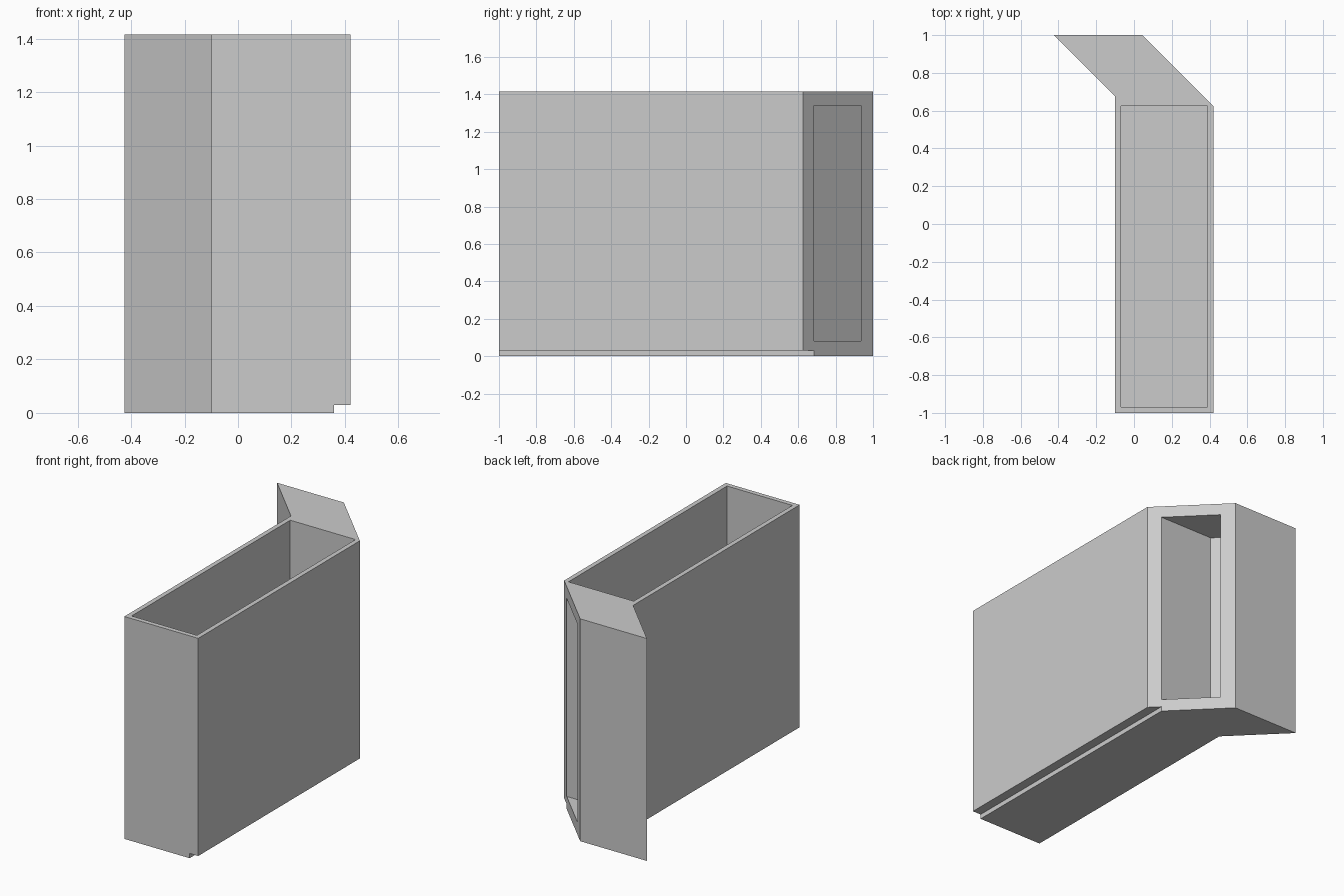
import bpy
import bmesh

old = bpy.data.objects.get("Cube")
if old:
    bpy.data.objects.remove(old, do_unlink=True)

grey = bpy.data.materials.new("light grey")
grey.use_nodes = True
colour = (0.6, 0.6, 0.6, 1)
grey.diffuse_color = colour
grey.node_tree.nodes["Principled BSDF"].inputs["Base Color"].default_value = colour

HEIGHT = 1.415


def prism(name, outline, bottom, top):
    """Extrude a plan outline between two heights."""
    bm = bmesh.new()
    base = bm.faces.new([bm.verts.new((x, y, bottom)) for x, y in outline])
    side = bmesh.ops.extrude_face_region(bm, geom=[base])["geom"]
    verts = [v for v in side if isinstance(v, bmesh.types.BMVert)]
    bmesh.ops.translate(bm, verts=verts, vec=(0, 0, top - bottom))
    bmesh.ops.recalc_face_normals(bm, faces=bm.faces)
    mesh = bpy.data.meshes.new(name)
    bm.to_mesh(mesh)
    bm.free()
    mesh.materials.append(grey)
    obj = bpy.data.objects.new(name, mesh)
    bpy.context.collection.objects.link(obj)
    return obj


def rectangle(x0, x1, y0, y1):
    return [(x0, y0), (x1, y0), (x1, y1), (x0, y1)]


def cut(target, cutter):
    """Subtract a hidden cutter with a live boolean."""
    mod = target.modifiers.new(cutter.name, 'BOOLEAN')
    mod.operation = 'DIFFERENCE'
    mod.solver = 'EXACT'
    mod.object = cutter
    cutter.hide_render = True
    cutter.hide_set(True)
    cutter.display_type = 'WIRE'


# Box with its slanted rear wing
holder = prism("holder_body", [(-0.10, -1), (0.42, -1), (0.42, 0.625), (0.045, 1),
                               (-0.425, 1), (-0.10, 0.675)], 0, HEIGHT)

# Open-topped main compartment
cut(holder, prism("compartment_cutter", rectangle(-0.07, 0.39, -0.97, 0.625),
                  0.06, HEIGHT + 0.2))

# Slanted pocket running sideways into the wing
cut(holder, prism("pocket_cutter", [(-0.025, 0.685), (0.56, 0.685), (0.31, 0.935),
                                    (-0.275, 0.935)], 0.08, 1.34))

# Step along the lower edge
cut(holder, prism("step_cutter", rectangle(0.36, 0.6, -1.2, 0.8), -0.2, 0.03))
